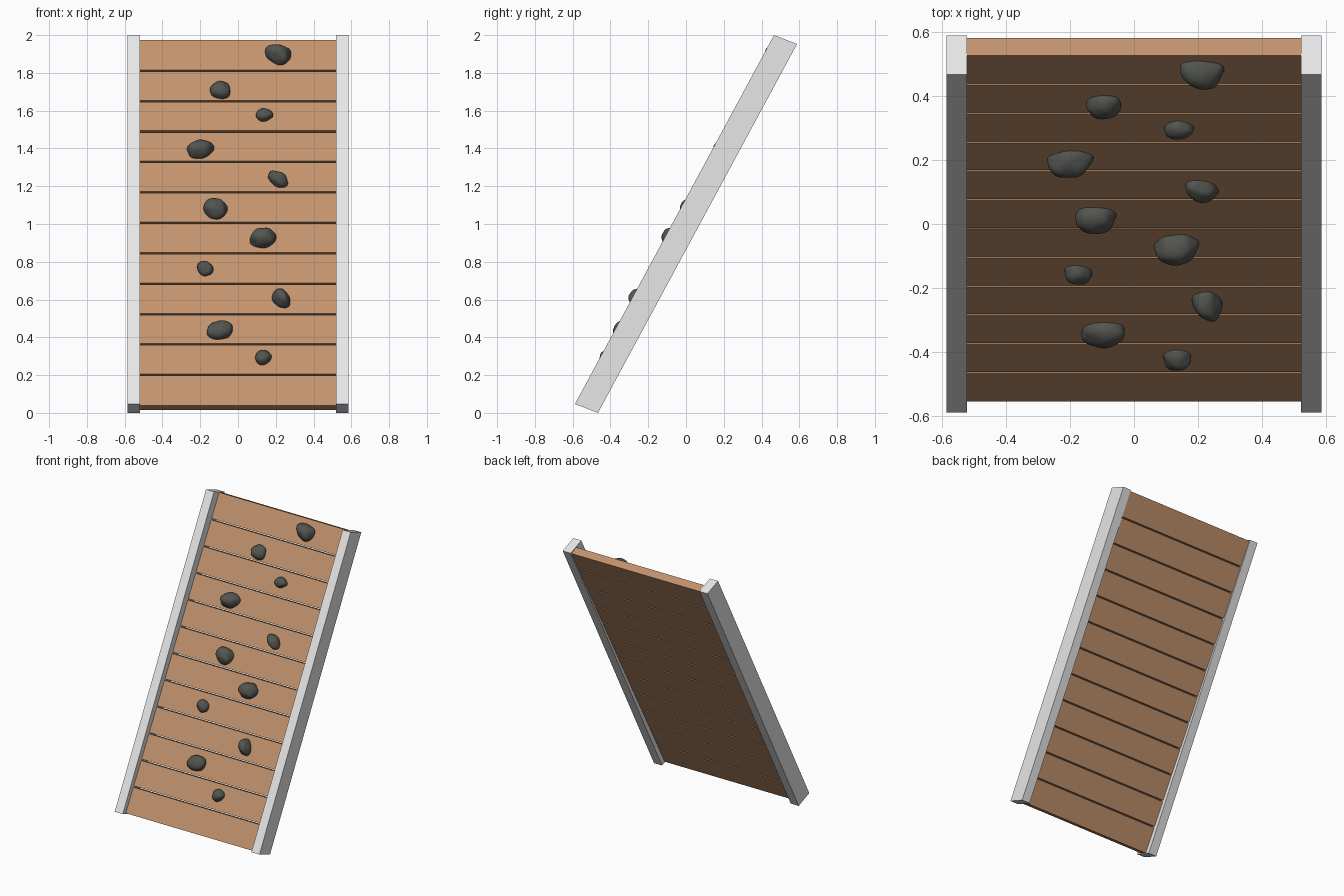
import bpy, bmesh, math
from mathutils import Vector, noise

if "Cube" in bpy.data.objects:
    bpy.data.objects.remove(bpy.data.objects["Cube"])


def material(name, rgb):
    m = bpy.data.materials.new(name)
    m.diffuse_color = (*rgb, 1)
    m.use_nodes = True
    m.node_tree.nodes["Principled BSDF"].inputs["Base Color"].default_value = m.diffuse_color
    return m


WHITE = material("pale grey paint", (0.8, 0.8, 0.8))
WOOD = material("warm wood", (0.54, 0.29, 0.155))
ROCK = material("dark stone", (0.085, 0.09, 0.08))


def finish(bm, name, mat):
    bmesh.ops.recalc_face_normals(bm, faces=bm.faces)
    me = bpy.data.meshes.new(name)
    bm.to_mesh(me)
    bm.free()
    me.materials.append(mat)
    ob = bpy.data.objects.new(name, me)
    bpy.context.collection.objects.link(ob)
    return ob


def slanted_bar(name, x0, x1, start, along, depth, mat):
    """Parallelogram profile in the yz plane, extruded from x0 to x1."""
    bm = bmesh.new()
    corners = [start, start + along, start + along + depth, start + depth]
    face = bm.faces.new([bm.verts.new((x0, c.x, c.y)) for c in corners])
    ext = bmesh.ops.extrude_face_region(bm, geom=[face])
    new = [v for v in ext["geom"] if isinstance(v, bmesh.types.BMVert)]
    bmesh.ops.translate(bm, verts=new, vec=(x1 - x0, 0, 0))
    return finish(bm, name, mat)


# side rails, leaning back
for side, label in ((-1, "left"), (1, "right")):
    slanted_bar(label + "_rail", side * 0.52, side * 0.585,
                Vector((-0.588, 0.047)), Vector((1.054, 1.953)),
                Vector((0.122, -0.047)), WHITE)

# twelve planks with narrow open gaps
low, high = Vector((-0.553, 0.040)), Vector((0.525, 1.973))
pitch = (high - low) / 12
gap = 0.05
for i in range(12):
    a = low + pitch * (i + (gap / 2 if i else 0))
    b = low + pitch * (i + 1 - (gap / 2 if i < 11 else 0))
    slanted_bar("plank_%02d" % (i + 1), -0.52, 0.52, a, b - a,
                Vector((0.055, -0.025)), WOOD)

# climbing holds: x, z, half length, half width, height, angle, taper
HOLDS = [
    (0.21, 1.91, .070, .053, .066, -25, .22),
    (-.095, 1.715, .056, .050, .048, -10, .08),
    (0.14, 1.583, .045, .036, .040, 10, -.15),
    (-.20, 1.405, .070, .052, .060, 12, -.05),
    (0.21, 1.245, .058, .040, .046, -35, .10),
    (-.12, 1.09, .064, .057, .060, -25, .08),
    (0.13, 0.935, .070, .056, .072, 15, .08),
    (-.175, 0.77, .045, .041, .040, -30, .12),
    (0.23, 0.615, .058, .042, .066, -58, -.15),
    (-.095, 0.445, .071, .054, .052, 6, .08),
    (0.135, 0.30, .045, .040, .047, 15, -.12),
]
up = (high - low).normalized()
v_dir = Vector((0, up.x, up.y))
u_dir = Vector((1, 0, 0))
n_dir = u_dir.cross(v_dir)          # outward normal of the climbing face
for i, (x, z, hl, hw, ht, ang, taper) in enumerate(HOLDS):
    zc = z - 0.2 * ht
    base = Vector((x, low.x + (zc - low.y) * up.x / up.y, zc))
    ca, sa = math.cos(math.radians(ang)), math.sin(math.radians(ang))
    bm = bmesh.new()
    bmesh.ops.create_icosphere(bm, subdivisions=4, radius=1)
    for vert in bm.verts:
        p = vert.co.copy()
        p *= 1 + 0.13 * noise.noise(p * 1.3 + Vector((i * 7.3, 2.1, 0.4)))
        a, b = p.x * hl, p.y * hw * (1 + taper * p.x)
        c = p.z * (ht if p.z > 0 else 0.02)
        vert.co = (base + u_dir * (a * ca - b * sa)
                   + v_dir * (a * sa + b * ca) + n_dir * c)
    for f in bm.faces:
        f.smooth = True
    finish(bm, "hold_%02d" % (i + 1), ROCK)
